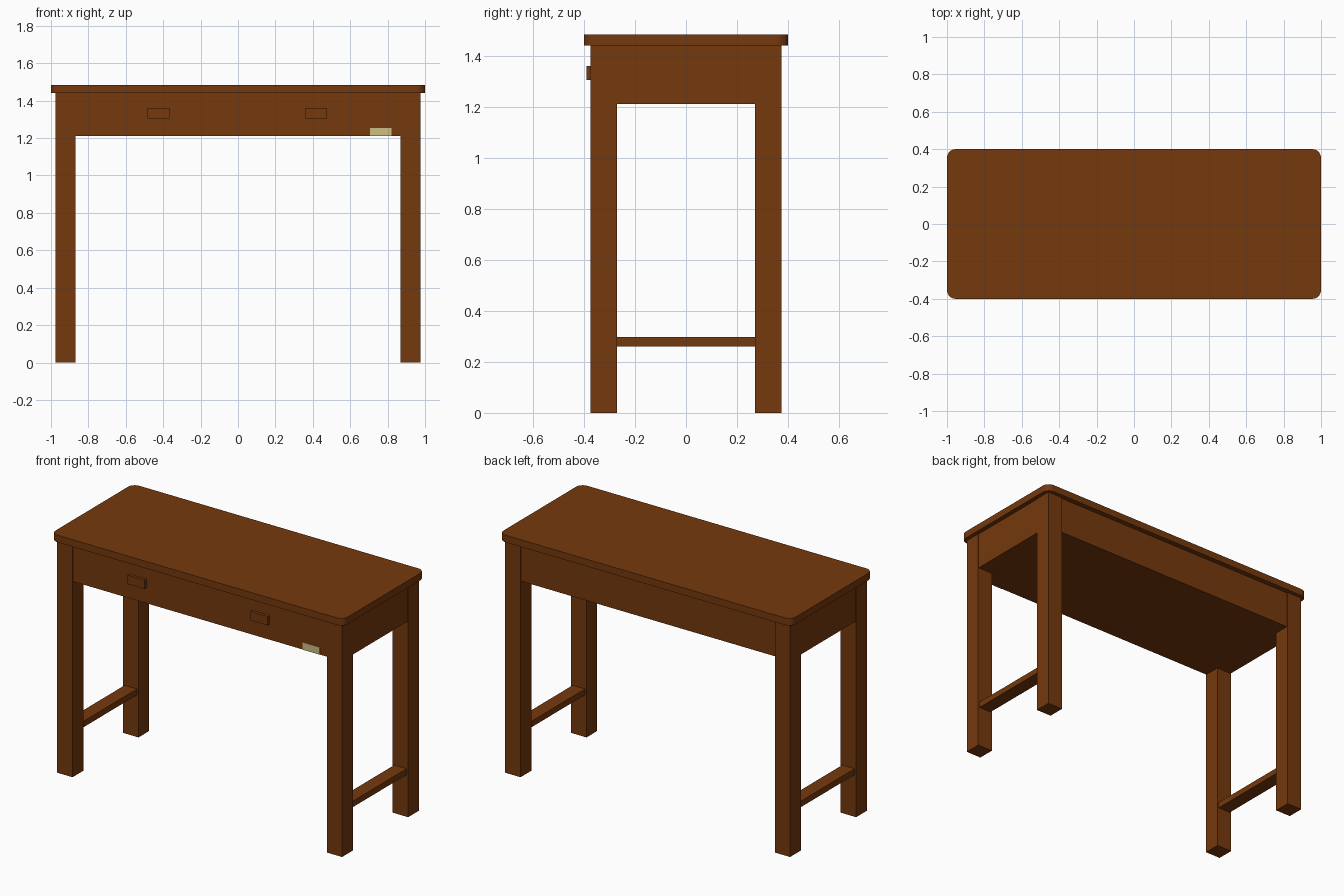
import bpy, bmesh

if "Cube" in bpy.data.objects:
    bpy.data.objects.remove(bpy.data.objects["Cube"])


def material(name, rgb):
    m = bpy.data.materials.new(name)
    m.diffuse_color = (*rgb, 1)
    m.use_nodes = True
    m.node_tree.nodes["Principled BSDF"].inputs["Base Color"].default_value = m.diffuse_color
    return m


wood = material("brown_wood", (0.178, 0.041, 0.004))
cream = material("pale_cream", (0.61, 0.52, 0.22))


def box(name, x, y, z, mat=wood, corner=0.0):
    """Box from (min, max) ranges, with optional rounded vertical corners."""
    bm = bmesh.new()
    bmesh.ops.create_cube(bm, size=1)
    for v in bm.verts:
        for i, (lo, hi) in enumerate((x, y, z)):
            v.co[i] = hi if v.co[i] > 0 else lo
    if corner:
        edges = [e for e in bm.edges
                 if abs(e.verts[0].co.z - e.verts[1].co.z) > 1e-4]
        bmesh.ops.bevel(bm, geom=edges, offset=corner, segments=5,
                        profile=0.5, affect='EDGES')
    me = bpy.data.meshes.new(name)
    bm.to_mesh(me)
    bm.free()
    me.materials.append(mat)
    ob = bpy.data.objects.new(name, me)
    bpy.context.collection.objects.link(ob)
    return ob


def span(a, b, s):
    """Range a..b mirrored to the given side."""
    return tuple(sorted((a * s, b * s)))


# Table top with rounded corners
box("table_top", (-1, 1), (-0.4, 0.4), (1.44, 1.484), corner=0.045)

# Closed apron box under the top
box("apron_box", (-0.972, 0.972), (-0.372, 0.368), (1.21, 1.44))

for s, side in ((-1, "left"), (1, "right")):
    # Square legs
    for t, end in ((-1, "front"), (1, "back")):
        box(f"{end}_{side}_leg", span(0.87, 0.975, s),
            span(0.27, 0.375, t), (0, 1.44))
    # Low side stretcher between the legs
    box(f"{side}_stretcher", span(0.88, 0.965, s), (-0.27, 0.27), (0.26, 0.297))

# Drawer pulls
for cx, side in ((-0.425, "left"), (0.418, "right")):
    box(f"{side}_pull", (cx - 0.058, cx + 0.058), (-0.39, -0.37), (1.305, 1.36))

# Pale plate at the lower right of the front
box("front_plate", (0.705, 0.82), (-0.374, -0.368), (1.21, 1.255), cream)
